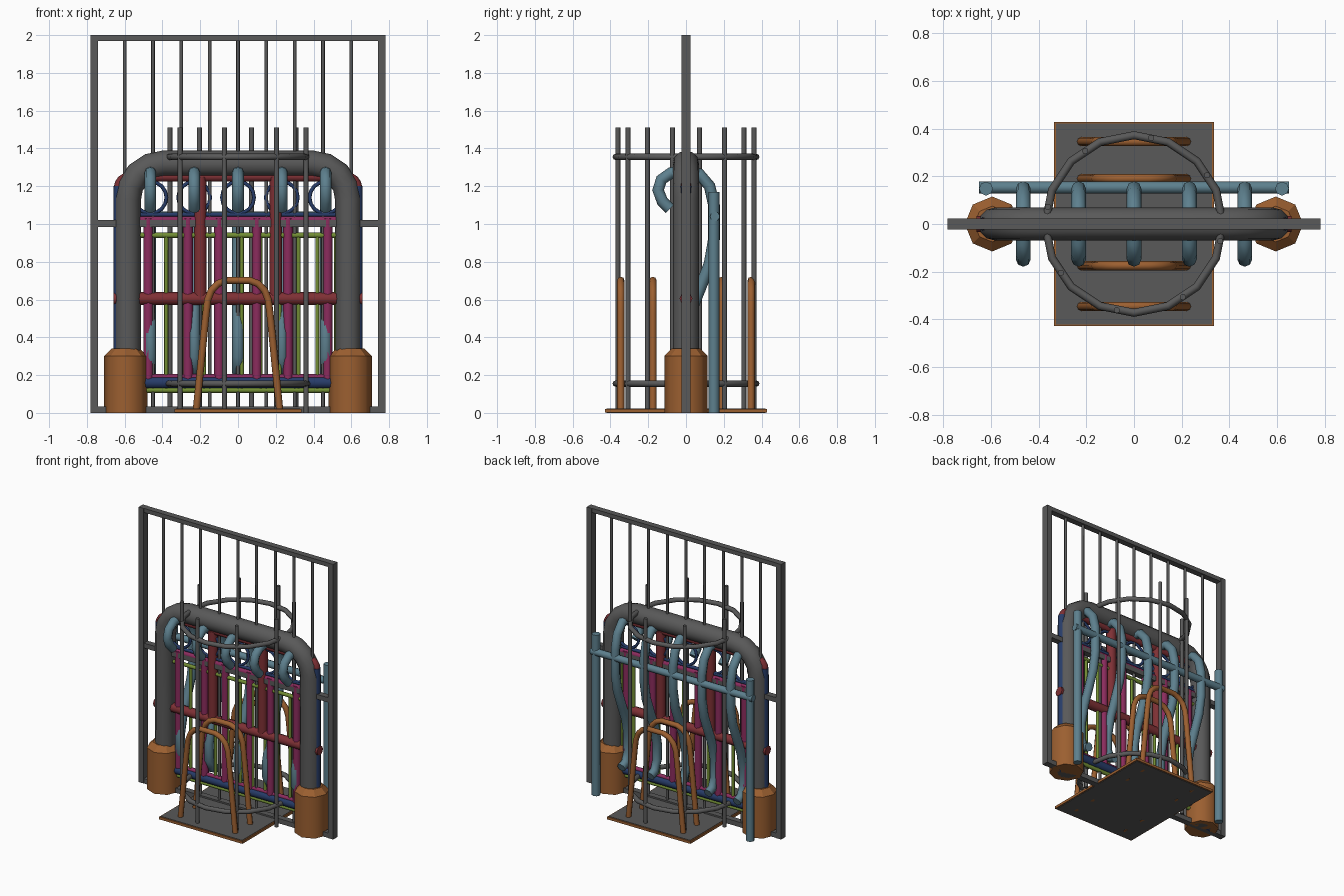
import bpy, math
from math import sin, cos, pi, radians

if "Cube" in bpy.data.objects:
    bpy.data.objects.remove(bpy.data.objects["Cube"])

def mat(name, c):
    m = bpy.data.materials.new(name)
    m.diffuse_color = (*c, 1)
    m.use_nodes = True
    m.node_tree.nodes["Principled BSDF"].inputs["Base Color"].default_value = m.diffuse_color
    return m

GREY = mat("grey", (0.10, 0.10, 0.10))
ORANGE = mat("orange", (0.33, 0.115, 0.03))
TEAL = mat("teal", (0.11, 0.215, 0.27))
RED = mat("dark_red", (0.21, 0.03, 0.035))
BLUE = mat("navy", (0.02, 0.045, 0.14))
PINK = mat("magenta", (0.26, 0.025, 0.11))
GREEN = mat("green", (0.17, 0.27, 0.035))

def tube(name, pts, r, m, res=2, closed=False):
    cu = bpy.data.curves.new(name, 'CURVE')
    cu.dimensions = '3D'
    cu.bevel_depth = r
    cu.bevel_resolution = res
    cu.use_fill_caps = True
    s = cu.splines.new('POLY')
    s.points.add(len(pts) - 1)
    for p, q in zip(s.points, pts):
        p.co = (*q, 1)
    s.use_cyclic_u = closed
    tmp = bpy.data.objects.new(name + "_path", cu)
    bpy.context.collection.objects.link(tmp)
    dg = bpy.context.evaluated_depsgraph_get()
    me = bpy.data.meshes.new_from_object(tmp.evaluated_get(dg))
    bpy.data.objects.remove(tmp)
    me.materials.clear()
    me.materials.append(m)
    o = bpy.data.objects.new(name, me)
    bpy.context.collection.objects.link(o)
    bpy.context.view_layer.objects.active = o
    bpy.ops.object.select_all(action='DESELECT')
    o.select_set(True)
    bpy.ops.object.shade_smooth_by_angle(angle=radians(50))
    return o

def box(name, x0, x1, y0, y1, z0, z1, m):
    v = [(x, y, z) for x in (x0, x1) for y in (y0, y1) for z in (z0, z1)]
    f = [(0, 1, 3, 2), (4, 6, 7, 5), (0, 4, 5, 1), (2, 3, 7, 6), (0, 2, 6, 4), (1, 5, 7, 3)]
    me = bpy.data.meshes.new(name)
    me.from_pydata(v, [], f)
    me.materials.append(m)
    o = bpy.data.objects.new(name, me)
    bpy.context.collection.objects.link(o)

def arch(w, h, rad, z0=0, y=0, n=4):
    """Half of the path mirrored: upright, rounded corner, upright."""
    right = [(w, y, z0)] + [(w - rad + rad * cos(a), y, h - rad + rad * sin(a))
                            for a in [pi / 2 * i / n for i in range(n + 1)]]
    return [(-x, yy, z) for x, yy, z in right] + right[::-1]

# fence panel
for s in (-1, 1):
    a, b = sorted((s * 0.742, s * 0.782))
    box("fence_post", a, b, -0.024, 0.024, 0, 2, GREY)
for z0, z1 in ((0, 0.035), (0.985, 1.02), (1.97, 2.0)):
    box("fence_rail", -0.745, 0.745, -0.022, 0.022, z0, z1, GREY)
for i in range(-4, 5):
    tube("fence_bar", [(i * 0.15, 0, 0.02), (i * 0.15, 0, 1.985)], 0.01, GREY)

# thick hoop and its orange sleeves
tube("thick_hoop", arch(0.583, 1.32, 0.19), 0.069, GREY, 4)
for s in (-1, 1):
    x = s * 0.594
    tube("hoop_sleeve", [(x, 0, 0), (x, 0, 0.3)], 0.115, ORANGE)
    bpy.ops.mesh.primitive_cone_add(vertices=8, radius1=0.115, radius2=0.075, depth=0.04,
                                    location=(x, 0, 0.32))
    o = bpy.context.object
    o.name = "sleeve_collar"
    o.data.materials.append(ORANGE)

# hook rack behind the hoop
for s in (-1, 1):
    tube("hook_rack_post", [(s * 0.62, 0.148, 0), (s * 0.62, 0.148, 1.17)], 0.029, TEAL)
tube("hook_rack_rail", [(-0.65, 0.153, 1.04), (0.65, 0.153, 1.04)], 0.026, TEAL)
hook = [(-0.085, 1.08), (-0.125, 1.12), (-0.148, 1.18), (-0.13, 1.235), (-0.08, 1.27), (0, 1.282),
        (0.07, 1.265), (0.125, 1.2), (0.148, 1.1), (0.148, 0.92), (0.125, 0.79), (0.075, 0.66),
        (0.03, 0.55), (0.0, 0.42), (0.0, 0.3), (0.03, 0.23), (0.08, 0.21)]
for i in range(-2, 3):
    tube("hook", [(i * 0.232, y, z) for y, z in hook], 0.031, TEAL)

# round guard
for z in (0.155, 1.355):
    ring = [(0.372 * cos(2 * pi * i / 16), 0.372 * sin(2 * pi * i / 16), z) for i in range(16)]
    tube("guard_ring", ring, 0.017, GREY, closed=True)
for i in range(8):
    a = radians(33.75 + 45 * i)
    x, y = 0.368 * cos(a), 0.368 * sin(a)
    tube("guard_bar", [(x, y, 0), (x, y, 1.51)], 0.013, GREY)

# base plate with four leaning-sided hoops
box("plate_edge", -0.335, 0.335, -0.428, 0.428, 0.003, 0.021, ORANGE)
box("base_plate", -0.327, 0.327, -0.42, 0.42, 0, 0.024, GREY)
half = [(0.222, 0), (0.17, 0.52), (0.16, 0.6), (0.14, 0.65), (0.105, 0.685), (0.06, 0.702)]
for y in (-0.345, -0.175, 0.19, 0.345):
    tube("plate_hoop", [(-x, y, z) for x, z in half] + [(x, y, z) for x, z in half[::-1]],
         0.019, ORANGE)

# red frame
tube("red_top_rail", arch(0.632, 1.25, 0.06, 0.95), 0.026, RED)
tube("red_mid_rail", [(-0.66, 0, 0.605), (0.66, 0, 0.605)], 0.034, RED)
for s in (-1, 1):
    tube("red_upright", [(s * 0.2, 0, 0.6), (s * 0.2, 0, 1.25)], 0.034, RED)

# navy barrier with rings
for s in (-1, 1):
    tube("navy_post", [(s * 0.632, 0, 0), (s * 0.632, 0, 1.2)], 0.028, BLUE)
tube("navy_rail", [(-0.63, 0, 0.16), (0.63, 0, 0.16)], 0.032, BLUE)
tube("navy_upper_rail", [(-0.63, 0, 1.05), (0.63, 0, 1.05)], 0.012, BLUE)
for i in range(-2, 3):
    tube("navy_ring", [(i * 0.232 + 0.085 * cos(pi * k / 8), 0, 1.14 + 0.085 * sin(pi * k / 8))
                       for k in range(16)], 0.01, BLUE, closed=True)

# magenta bars
tube("magenta_rail", [(-0.55, 0, 1.02), (0.55, 0, 1.02)], 0.022, PINK)
tube("magenta_low_rail", [(-0.55, 0, 0.19), (0.55, 0, 0.19)], 0.016, PINK)
for x in (0.1, 0.265, 0.475):
    for s in (-1, 1):
        tube("magenta_bar", [(s * x, 0, 0.18), (s * x, 0, 1.03)], 0.026, PINK)

# green railing
for z in (0.12, 0.94):
    tube("green_rail", [(-0.55, 0, z), (0.55, 0, z)], 0.014, GREEN)
for i in range(-5, 6):
    tube("green_bar", [(i * 0.1 + 0.02, 0, 0.12), (i * 0.1 + 0.02, 0, 0.94)], 0.011, GREEN)
